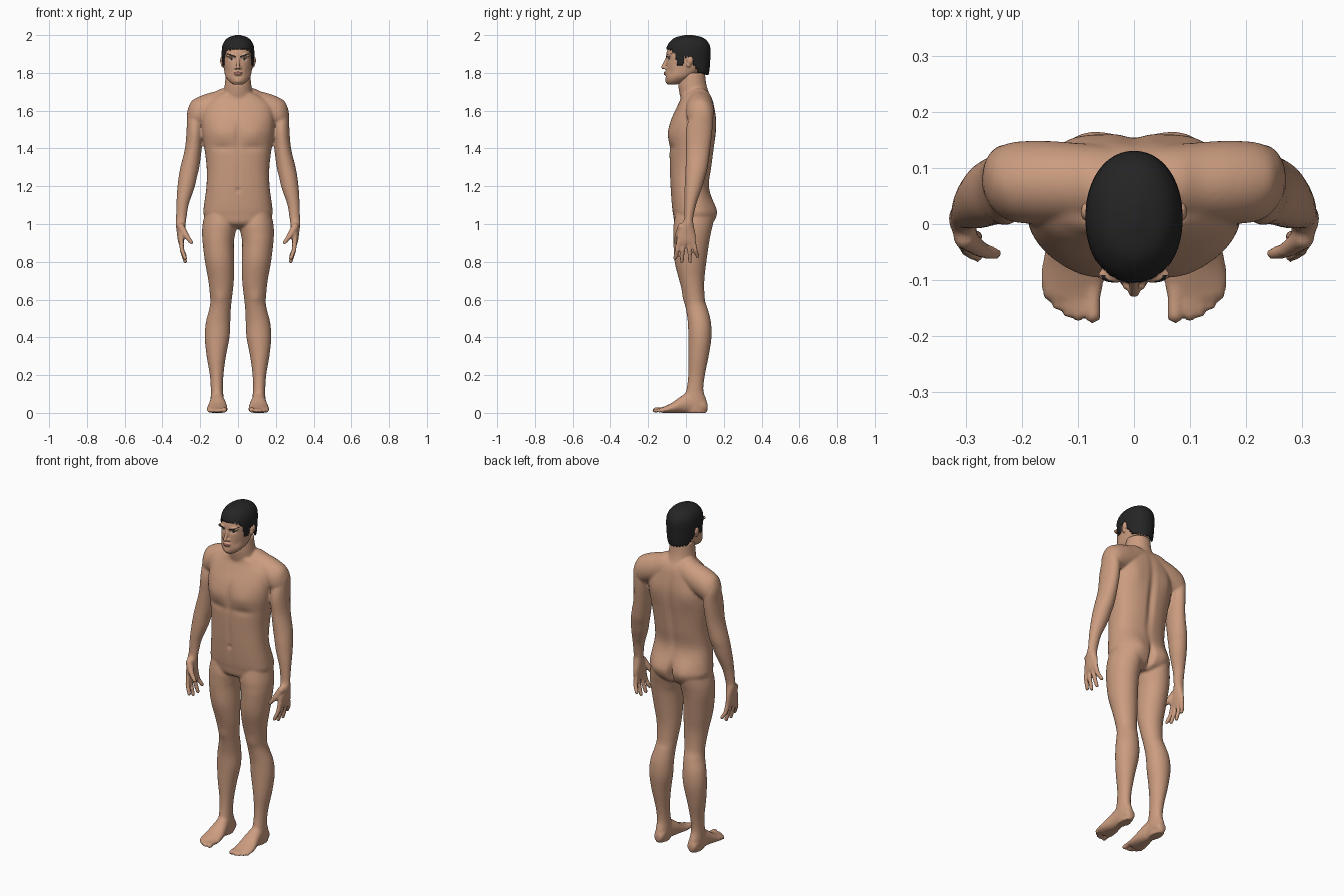
import bpy, bmesh, math
from mathutils import Vector, Matrix


def material(name, rgb):
    m = bpy.data.materials.new(name)
    m.diffuse_color = (*rgb, 1)
    return m


SKIN = material("skin", (0.60, 0.335, 0.215))
HAIR = material("hair black", (0.018, 0.018, 0.019))
LIPS = material("lips", (0.40, 0.17, 0.13))
WHITE = material("eye white", (0.60, 0.52, 0.46))
DARK = material("eye dark", (0.03, 0.02, 0.015))


def smooth_rows(rows, sub):
    """Catmull-Rom interpolation between the given cross-sections."""
    out = []
    for i in range(len(rows) - 1):
        p0, p1, p2, p3 = (rows[max(0, min(len(rows) - 1, i + k))] for k in (-1, 0, 1, 2))
        for s in range(sub):
            t = s / sub
            out.append([0.5 * (2 * b + (c - a) * t + (2 * a - 5 * b + 4 * c - d) * t * t
                        + (3 * b - a - 3 * c + d) * t ** 3) for a, b, c, d in zip(p0, p1, p2, p3)])
    return out + [list(rows[-1])]


def loft(bm, axis, rows, n=40, p=2.0, sub=4, sides=(1,)):
    """Rows are (position on axis, a0, a1, b0, b1): extents on the two other axes."""
    for side in sides:
        rings = []
        for t, a0, a1, b0, b1 in smooth_rows(rows, sub):
            ring = []
            for k in range(n):
                c, s = math.cos(2 * math.pi * k / n), math.sin(2 * math.pi * k / n)
                a = (a0 + a1) / 2 + (a1 - a0) / 2 * math.copysign(abs(c) ** (2 / p), c)
                b = (b0 + b1) / 2 + (b1 - b0) / 2 * math.copysign(abs(s) ** (2 / p), s)
                x, y, z = {"z": (a, b, t), "y": (a, t, b), "x": (t, a, b)}[axis]
                ring.append(bm.verts.new((x * side, y, z)))
            rings.append(ring)
        for r0, r1 in zip(rings, rings[1:]):
            for k in range(n):
                bm.faces.new((r0[k], r0[(k + 1) % n], r1[(k + 1) % n], r1[k]))
        bm.faces.new(rings[0])
        bm.faces.new(rings[-1])


def ball(bm, c, r, sides=(1,)):
    for s in sides:
        mat = Matrix.Translation((c[0] * s, c[1], c[2])) @ Matrix.Diagonal((*r, 1))
        bmesh.ops.create_uvsphere(bm, u_segments=20, v_segments=14, radius=1, matrix=mat)


def chain(bm, pts, radii, sides=(1, -1)):
    """Rounded tapering segments through the points, for fingers and toes."""
    for s in sides:
        ps = [Vector((x * s, y, z)) for x, y, z in pts]
        for p, r in zip(ps, radii):
            ball(bm, p, (r, r, r))
        for p, q, r0, r1 in zip(ps, ps[1:], radii, radii[1:]):
            d = q - p
            mat = Matrix.Translation((p + q) / 2) @ d.to_track_quat('Z', 'Y').to_matrix().to_4x4()
            bmesh.ops.create_cone(bm, cap_ends=True, segments=16, radius1=r0, radius2=r1,
                                  depth=d.length, matrix=mat)


def finish(bm, name, mats, mods=()):
    bmesh.ops.recalc_face_normals(bm, faces=bm.faces)
    me = bpy.data.meshes.new(name)
    bm.to_mesh(me)
    bm.free()
    ob = bpy.data.objects.new(name, me)
    bpy.context.collection.objects.link(ob)
    for m in mats:
        me.materials.append(m)
    bpy.context.view_layer.objects.active = ob
    for kind, props in mods:
        mod = ob.modifiers.new(kind, kind)
        for k, v in props.items():
            setattr(mod, k, v)
        bpy.ops.object.modifier_apply(modifier=mod.name)
    if not ob.data.materials:
        for m in mats:
            ob.data.materials.append(m)
    ob.data.shade_smooth()
    return ob


def sculpt(ob, dabs):
    """Soft mirrored pushes: (centre, radii, y offset)."""
    for v in ob.data.vertices:
        x, y, z = abs(v.co.x), v.co.y, v.co.z
        for c, r, dy in dabs:
            d = ((x - c[0]) / r[0]) ** 2 + ((y - c[1]) / r[1]) ** 2 + ((z - c[2]) / r[2]) ** 2
            if d < 9:
                v.co.y += dy * math.exp(-d)


def fuse(voxel, rounds):
    return [("REMESH", dict(mode='VOXEL', voxel_size=voxel)),
            ("SMOOTH", dict(factor=0.5, iterations=rounds))]


BOTH = (1, -1)
bm = bmesh.new()
# torso
torso = [(.975, .08, .0, .10), (1.0, .15, -.055, .135), (1.05, .182, -.068, .152), (1.1, .18, -.075, .146),
         (1.2, .167, -.082, .122), (1.3, .166, -.086, .135), (1.4, .178, -.088, .148), (1.48, .19, -.093, .158),
         (1.55, .193, -.08, .16), (1.62, .185, -.048, .15), (1.66, .15, -.03, .14), (1.69, .1, -.025, .125)]
loft(bm, "z", [(z, -w, w, a, b) for z, w, a, b in torso], p=2.4)
# neck
neck = [(1.62, .11, -.02, .14), (1.67, .088, -.03, .132), (1.70, .077, -.036, .12), (1.74, .07, -.04, .108),
        (1.80, .064, -.03, .10)]
loft(bm, "z", [(z, -w, w, a, b) for z, w, a, b in neck])
# shoulders
loft(bm, "x", [(-.02, -.01, .14, 1.55, 1.71), (.07, -.005, .142, 1.55, 1.72), (.12, 0, .145, 1.54, 1.702),
               (.17, .0, .148, 1.52, 1.688), (.22, .005, .145, 1.5, 1.668), (.25, .025, .13, 1.5, 1.645),
               (.268, .055, .105, 1.53, 1.60)], sides=BOTH)
# arms and palms
loft(bm, "z", [(1.62, .215, .262, .05, .12), (1.58, .19, .27, .025, .14), (1.5, .185, .272, .0, .14),
               (1.4, .192, .281, .0, .128), (1.3, .205, .305, -.002, .115), (1.25, .217, .314, -.005, .102),
               (1.2, .228, .32, -.007, .088), (1.15, .245, .324, -.008, .07), (1.1, .262, .326, -.008, .053),
               (1.03, .273, .328, -.01, .038), (1.0, .277, .33, -.022, .04), (.95, .281, .323, -.045, .05),
               (.91, .285, .318, -.05, .054), (.89, .289, .311, -.044, .048)], sides=BOTH)
# fingers and thumb
for y0, y1, tip in ((-.037, -.058, .818), (-.012, -.022, .802), (.014, .022, .802), (.038, .062, .828)):
    chain(bm, [(.301, y0, .91), (.296, (y0 + y1) / 2, .86), (.279, y1, tip)], [.0135, .012, .0105])
chain(bm, [(.302, -.025, .985), (.272, -.046, .935), (.247, -.053, .903)], [.02, .015, .011])
# legs
loft(bm, "z", [(1.08, .03, .17, -.05, .13), (1.0, .008, .187, -.065, .135), (.95, .014, .19, -.066, .13),
               (.9, .022, .187, -.066, .122), (.8, .02, .175, -.06, .108), (.7, .022, .157, -.035, .097),
               (.6, .033, .147, -.008, .10), (.55, .038, .152, 0, .115), (.48, .041, .17, .01, .132),
               (.4, .045, .176, .012, .135), (.3, .064, .166, .012, .12), (.2, .077, .149, .012, .1),
               (.12, .079, .144, .002, .092), (.06, .075, .145, -.02, .11), (.0, .08, .14, 0, .108)], sides=BOTH)
# feet
loft(bm, "y", [(.114, .09, .128, .01, .05), (.09, .077, .14, 0, .08), (.03, .075, .146, -.002, .115),
               (-.02, .064, .152, -.002, .092), (-.07, .056, .163, -.002, .056), (-.11, .054, .166, -.002, .036),
               (-.13, .06, .16, .002, .028)], sides=BOTH)
# toes
for x, y, r in ((.073, -.163, .0145), (.1, -.164, .0105), (.118, -.157, .01), (.137, -.143, .01), (.154, -.127, .0095)):
    chain(bm, [(x, -.1, .018), (x, (y - .11) / 2, .018), (x, y, r)], [r, r * .9, r])
body = finish(bm, "body", [SKIN], fuse(.0068, 3))
# muscle relief: spine, chest, belly, buttocks, shoulder blades, knees
sculpt(body, [((0, .15, 1.38), (.02, .06, .2), -.013), ((.09, -.1, 1.48), (.06, .05, .05), -.008),
              ((.09, -.09, 1.405), (.07, .04, .02), .006), ((0, -.1, 1.47), (.015, .05, .08), .008),
              ((0, -.085, 1.25), (.012, .04, .12), .004), ((0, -.085, 1.18), (.01, .03, .012), .007),
              ((.085, .14, 1.06), (.06, .06, .07), .018), ((0, .15, 1.03), (.014, .08, .06), -.03),
              ((.11, .15, 1.52), (.05, .05, .07), .007), ((.092, 0, .61), (.03, .03, .04), -.007)])
for v in body.data.vertices:
    v.co.z = max(v.co.z, 0)

# head with nose, lips, brow and ears
bm = bmesh.new()
head = [(1.738, .022, -.096, -.05), (1.752, .045, -.105, -.01), (1.78, .066, -.109, .04), (1.82, .074, -.106, .09),
        (1.86, .079, -.104, .11), (1.90, .08, -.104, .118), (1.94, .077, -.09, .114), (1.97, .053, -.058, .09),
        (1.988, .02, -.02, .05)]
loft(bm, "z", [(z, -w, w, a, b) for z, w, a, b in head], n=64, p=2.15)
chain(bm, [(0, -.101, 1.876), (0, -.112, 1.85), (0, -.12, 1.83)], [.008, .009, .0105], sides=(1,))
ball(bm, (.012, -.108, 1.826), (.009, .01, .008), BOTH)
ball(bm, (0, -.106, 1.802), (.024, .012, .006))
ball(bm, (0, -.106, 1.793), (.02, .0125, .006))
ball(bm, (0, -.098, 1.76), (.022, .012, .016))
ball(bm, (.034, -.09, 1.893), (.03, .015, .011), BOTH)
ball(bm, (.084, .022, 1.866), (.011, .017, .022), BOTH)
ball(bm, (.081, .014, 1.845), (.009, .012, .016), BOTH)
face = finish(bm, "head", [SKIN, HAIR, LIPS, WHITE, DARK], fuse(.0033, 3))
# eye sockets and hollow cheeks
sculpt(face, [((.033, -.1, 1.873), (.017, .03, .009), .007), ((.05, -.08, 1.80), (.02, .03, .025), .005),
              ((0, -.11, 1.78), (.025, .03, .006), .003)])
# brows, eyes and lips coloured by position on the face
for f in face.data.polygons:
    x, y, z = abs(f.center.x), f.center.y, f.center.z
    if y > -.04 or f.normal.y > -.1:
        continue
    e = ((x - .035) / .015) ** 2 + ((z - 1.873 - (x - .035) * .1) / .0055) ** 2
    brow = 1.886 + (x - .014) * .33
    if .013 < x < .062 and abs(z - brow) < .0045 - max(0, x - .04) * .1:
        f.material_index = 1
    elif e < 1:
        f.material_index = 4 if abs(x - .034) < .006 or z > 1.8755 else 3
    elif (x / .025) ** 2 + ((z - 1.7975) / .0095) ** 2 < 1 and y < -.1:
        f.material_index = 2

# hair cap trimmed along a hairline: fringe, sideburn, ear gap, nape
LINE = [(-.2, 1.932), (-.08, 1.926), (-.058, 1.9), (-.046, 1.842), (-.016, 1.836), (-.008, 1.885), (.028, 1.885),
        (.042, 1.842), (.07, 1.803), (.2, 1.775)]


def hairline(x, y):
    for (y0, z0), (y1, z1) in zip(LINE, LINE[1:]):
        if y0 <= y <= y1:
            z = z0 + (z1 - z0) * (y - y0) / (y1 - y0)
            return z + .004 * math.sin(math.atan2(x, y - .02) * 37)


bm = bmesh.new()
hair = [(1.765, .066, -.09, .108), (1.79, .075, -.095, .119), (1.82, .081, -.1, .125), (1.88, .086, -.108, .129),
        (1.92, .086, -.106, .13), (1.95, .081, -.096, .124), (1.975, .066, -.075, .106), (1.99, .045, -.05, .08),
        (2.0, .012, -.005, .035)]
loft(bm, "z", [(z, -w, w, a, b) for z, w, a, b in hair], n=110, p=2.1, sub=6)
bmesh.ops.recalc_face_normals(bm, faces=bm.faces)
cut = [f for f in bm.faces if f.calc_center_median().z < hairline(*f.calc_center_median().xy)]
bmesh.ops.delete(bm, geom=cut, context='FACES')
finish(bm, "hair", [HAIR], [("SOLIDIFY", dict(thickness=.009, offset=-1))])
